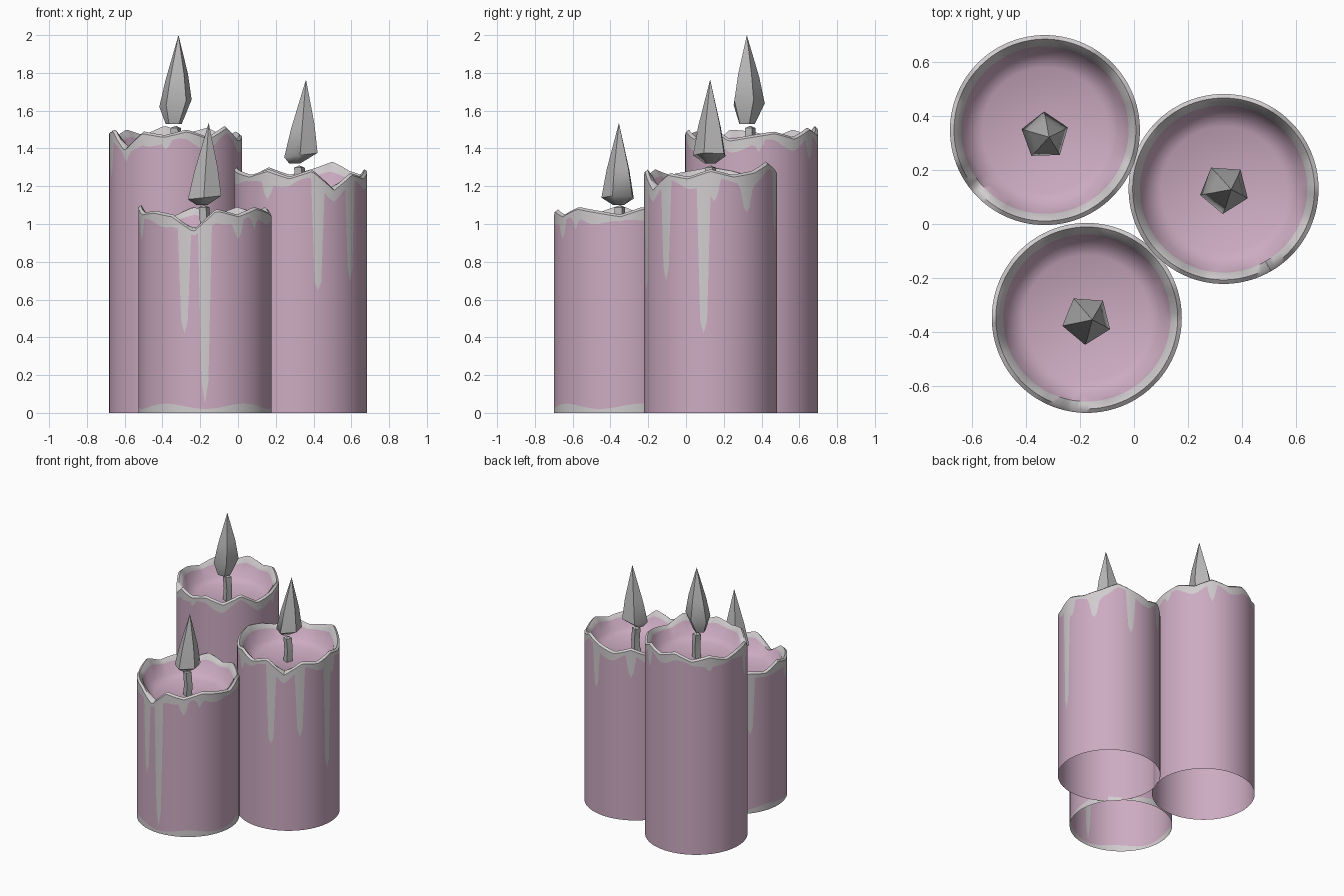
import bpy, bmesh, math

if "Cube" in bpy.data.objects:
    bpy.data.objects.remove(bpy.data.objects["Cube"])

COLS = 120  # columns round each candle
R = 0.352


def material(name, rgb):
    m = bpy.data.materials.new(name)
    m.diffuse_color = (*rgb, 1)
    m.use_nodes = True
    m.node_tree.nodes["Principled BSDF"].inputs["Base Color"].default_value = m.diffuse_color
    return m


PINK = material("pink_wax", (0.61, 0.41, 0.54))
PALE = material("pale_wax", (0.64, 0.61, 0.62))
GREY = material("flame_grey", (0.50, 0.49, 0.49))


def finish(name, bm, mats, angle):
    bmesh.ops.recalc_face_normals(bm, faces=bm.faces)
    me = bpy.data.meshes.new(name)
    bm.to_mesh(me)
    bm.free()
    for m in mats:
        me.materials.append(m)
    ob = bpy.data.objects.new(name, me)
    bpy.context.collection.objects.link(ob)
    bpy.ops.object.select_all(action='DESELECT')
    ob.select_set(True)
    bpy.context.view_layer.objects.active = ob
    bpy.ops.object.shade_smooth_by_angle(angle=math.radians(angle))


def sample(values, deg):
    """Straight-line blend between evenly spaced rim heights."""
    t = (deg % 360) / 360 * len(values)
    i = int(t)
    a, b = values[i % len(values)], values[(i + 1) % len(values)]
    return a + (b - a) * (t - i)


def candle(name, cx, cy, rim, drips, fringe):
    level = sum(rim) / len(rim)
    bm = bmesh.new()
    columns = []
    for c in range(COLS):
        deg = c * 360 / COLS
        a = math.radians(deg)
        top = sample(rim, deg)
        # lower edge of the pale wax, with drips running down
        edge = top - 0.035 - 0.02 * (1 + math.sin(a * 7 + cx * 9))
        for at, half, low in drips:
            off = abs((deg - at + 180) % 360 - 180) / half
            if off <= 1:
                edge = min(edge, low + 0.12 * off * off)
        foot = fringe * (1 + 0.4 * math.sin(a * 5))
        edge = max(edge, foot + 0.01)
        # outer wall, rounded lip, inner wall, melted pool
        lip = top * 0.6 + level * 0.4
        section = [(R, 0), (R, foot), (R, edge), (R, top - 0.012),
                   (R - 0.015, top), (R - 0.042, lip - 0.03),
                   (R - 0.065, level - 0.11), (R - 0.12, level - 0.14)]
        columns.append([bm.verts.new((cx + r * math.cos(a), cy + r * math.sin(a), z))
                        for r, z in section])
    centre = bm.verts.new((cx, cy, level - 0.15))
    pale_rows = {2, 3, 4} | ({0} if fringe > 0.01 else set())
    for c in range(COLS):
        p, q = columns[c], columns[(c + 1) % COLS]
        for row in range(len(p) - 1):
            f = bm.faces.new((p[row], q[row], q[row + 1], p[row + 1]))
            f.material_index = 1 if row in pale_rows else 0
        bm.faces.new((p[-1], q[-1], centre))
    finish(name + "_candle", bm, [PINK, PALE], 50)
    return level


def loft(name, rings, tip, angle, closed=True):
    """Join rings of points and close them to a tip."""
    bm = bmesh.new()
    vs = [[bm.verts.new(p) for p in ring] for ring in rings]
    n = len(vs[0])
    for lo, hi in zip(vs, vs[1:]):
        for i in range(n):
            bm.faces.new((lo[i], lo[(i + 1) % n], hi[(i + 1) % n], hi[i]))
    end = bm.verts.new(tip)
    for i in range(n):
        bm.faces.new((vs[-1][i], vs[-1][(i + 1) % n], end))
    if closed:
        bm.faces.new(vs[0][::-1])
    finish(name, bm, [GREY], angle)


def ring(cx, cy, z, r, n, turn, tilt=0.0):
    out = []
    for i in range(n):
        a = math.radians(turn) + i * math.tau / n
        out.append((cx + r * math.cos(a), cy + r * math.sin(a), z + tilt * math.cos(a)))
    return out


def flame(name, base, belly, tip, turn, tilt):
    bx, by, bz, br = base
    mx, my, mz, mr = belly
    k = 0.38
    shoulder = [m + (t - m) * k for m, t in zip(belly[:3], tip)]
    rings = [ring(bx, by, bz, br, 5, turn),
             ring(mx, my, mz, mr, 5, turn, tilt),
             ring(*shoulder, mr * 0.70, 5, turn, tilt)]
    loft(name + "_flame", rings, tip, 60)


def wick(name, x, y, low, high):
    rings = [ring(x, y, low, 0.032, 4, 20),
             ring(x + 0.008, y, (low + high) / 2, 0.03, 4, 20),
             ring(x, y, high - 0.012, 0.03, 4, 20)]
    loft(name + "_wick", rings, (x, y, high), 30)


# name, centre, rim heights every 20 degrees, drips (angle, half width, low end), foot fringe
CANDLES = [
    ("front", -0.175, -0.348,
     [1.05, 1.09, 1.06, 1.09, 1.05, 1.09, 1.04, 1.07, 1.05,
      1.10, 1.06, 1.07, 1.05, 0.97, 1.08, 1.05, 1.09, 1.07],
     [(252, 4, 0.42), (270, 3, 0.05), (198, 6, 0.92), (300, 6, 0.92),
      (318, 5, 0.97), (141, 5, 0.60), (60, 6, 0.95)], 0.035),
    ("right", 0.332, 0.13,
     [1.29, 1.26, 1.28, 1.33, 1.29, 1.26, 1.30, 1.25, 1.28,
      1.30, 1.28, 1.26, 1.29, 1.25, 1.29, 1.19, 1.27, 1.25],
     [(285, 5, 0.65), (318, 4, 0.70), (354, 4, 0.42), (33, 6, 1.06),
      (3, 6, 1.12), (240, 6, 1.13), (120, 5, 1.08), (75, 5, 0.95)], 0.004),
    ("tall", -0.33, 0.348,
     [1.47, 1.49, 1.46, 1.51, 1.48, 1.52, 1.47, 1.50, 1.46,
      1.49, 1.50, 1.40, 1.49, 1.47, 1.50, 1.46, 1.52, 1.45],
     [(195, 5, 1.25), (222, 6, 1.33), (262, 5, 1.39), (6, 6, 1.38),
      (60, 5, 1.33), (140, 6, 1.38)], 0.004),
]
for name, cx, cy, rim, drips, fringe in CANDLES:
    candle(name, cx, cy, rim, drips, fringe)

# wicks stand in the pools
wick("front", -0.18, -0.35, 0.88, 1.10)
wick("right", 0.325, 0.13, 1.10, 1.31)
wick("tall", -0.33, 0.34, 1.30, 1.52)

# flames float just above the wicks
flame("front", (-0.19, -0.355, 1.10, 0.03), (-0.175, -0.355, 1.14, 0.093), (-0.155, -0.355, 1.535), 50, 0.01)
flame("right", (0.30, 0.13, 1.32, 0.03), (0.335, 0.13, 1.365, 0.093), (0.36, 0.128, 1.765), 50, 0.012)
flame("tall", (-0.34, 0.32, 1.53, 0.045), (-0.33, 0.327, 1.64, 0.09), (-0.315, 0.322, 2.0), 20, 0.02)
